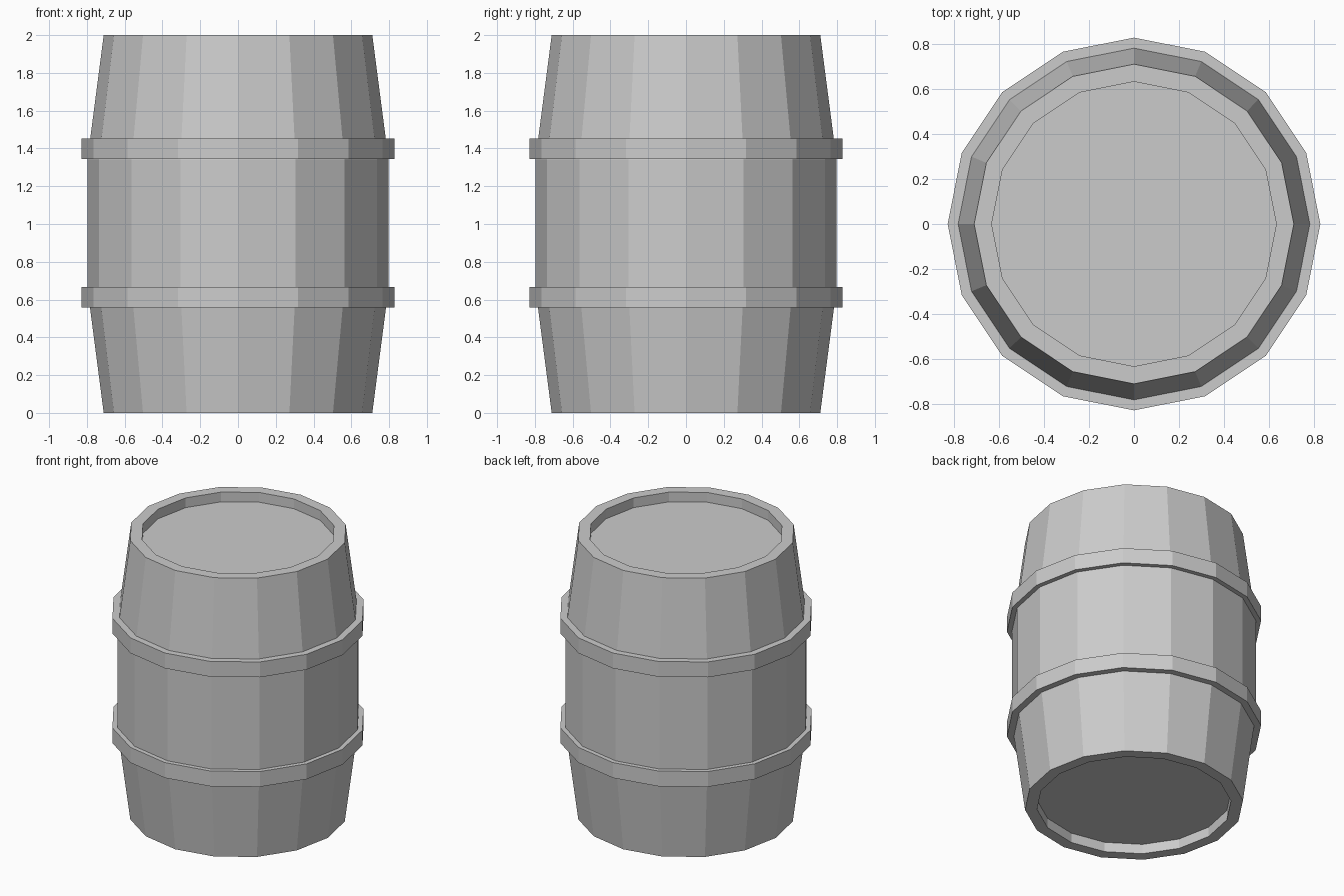
import bpy, bmesh
from math import cos, sin, tau

if "Cube" in bpy.data.objects:
    bpy.data.objects.remove(bpy.data.objects["Cube"])

SIDES = 16


def lathe(name, profile, closed=False):
    """Turn (radius, z) points round z; open profiles get flat end caps."""
    bm = bmesh.new()
    rings = [[bm.verts.new((r * cos(tau * i / SIDES), r * sin(tau * i / SIDES), z))
              for i in range(SIDES)] for r, z in profile]
    pairs = list(zip(rings, rings[1:]))
    if closed:
        pairs.append((rings[-1], rings[0]))
    else:
        bm.faces.new(rings[0])
        bm.faces.new(rings[-1])
    for a, b in pairs:
        for i in range(SIDES):
            j = (i + 1) % SIDES
            bm.faces.new((a[i], a[j], b[j], b[i]))
    bmesh.ops.recalc_face_normals(bm, faces=bm.faces)
    mesh = bpy.data.meshes.new(name)
    bm.to_mesh(mesh)
    bm.free()
    obj = bpy.data.objects.new(name, mesh)
    bpy.context.collection.objects.link(obj)
    return obj


# Barrel body: recessed head, rim and belly, mirrored about mid height
lower = [(0.633, 0.07), (0.633, 0), (0.711, 0), (0.797, 0.66)]
upper = [(r, 2 - z) for r, z in reversed(lower)]
lathe("barrel_body", lower + upper)

# Two hoops, sunk slightly into the staves
for name, z in (("lower_hoop", 0.612), ("upper_hoop", 1.398)):
    lo, hi = z - 0.055, z + 0.055
    lathe(name, [(0.78, lo), (0.829, lo), (0.829, hi), (0.78, hi)], closed=True)
